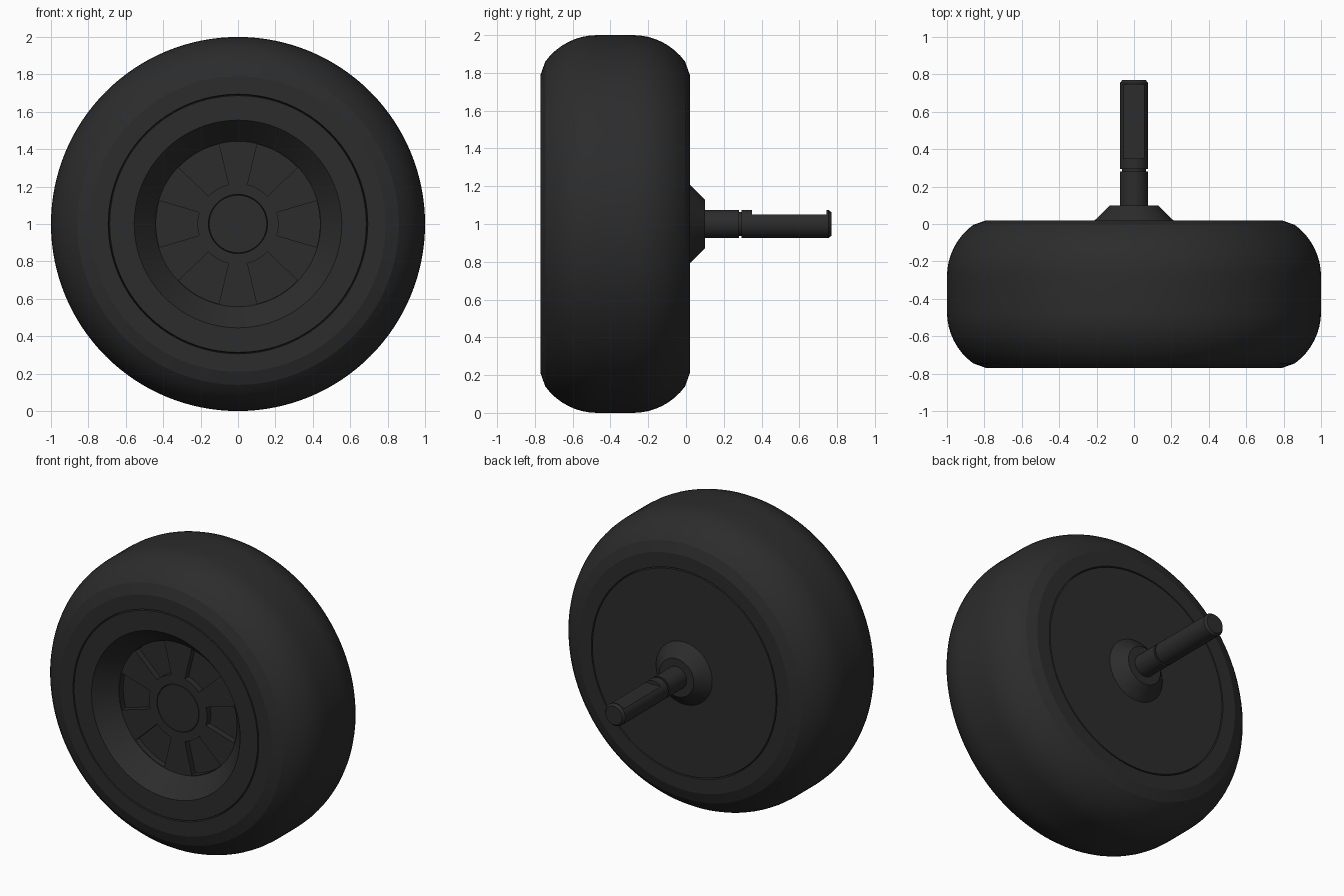
import bpy, bmesh
from math import sin, cos, radians, tau

if "Cube" in bpy.data.objects:
    bpy.data.objects.remove(bpy.data.objects["Cube"])

rubber = bpy.data.materials.new("dark_grey")
rubber.diffuse_color = (0.025, 0.025, 0.025, 1)
rubber.use_nodes = True
rubber.node_tree.nodes["Principled BSDF"].inputs["Base Color"].default_value = rubber.diffuse_color


def make_object(name, bm):
    bmesh.ops.remove_doubles(bm, verts=bm.verts, dist=1e-5)
    bmesh.ops.recalc_face_normals(bm, faces=bm.faces)
    mesh = bpy.data.meshes.new(name)
    bm.to_mesh(mesh)
    bm.free()
    ob = bpy.data.objects.new(name, mesh)
    bpy.context.collection.objects.link(ob)
    mesh.materials.append(rubber)
    return ob


def lathe(name, profile, closed=False, n=128):
    """Revolve (radius, y) points around the wheel axis at z = 1."""
    bm = bmesh.new()
    rings = []
    for r, y in profile:
        if r == 0:
            rings.append([bm.verts.new((0, y, 1))] * n)
        else:
            rings.append([bm.verts.new((r * cos(tau * i / n), y, 1 + r * sin(tau * i / n)))
                          for i in range(n)])
    pairs = list(zip(rings, rings[1:]))
    if closed:
        pairs.append((rings[-1], rings[0]))
    for a, b in pairs:
        for i in range(n):
            j = (i + 1) % n
            quad = list(dict.fromkeys((a[i], a[j], b[j], b[i])))
            bm.faces.new(quad)
    return make_object(name, bm)


def cut(ob, cutter):
    mod = ob.modifiers.new("cut", 'BOOLEAN')
    mod.operation = 'DIFFERENCE'
    mod.solver = 'EXACT'
    mod.object = cutter
    bpy.context.view_layer.objects.active = ob
    bpy.ops.object.modifier_apply(modifier=mod.name)
    bpy.data.objects.remove(cutter)


def smooth(ob, angle=15):
    bpy.ops.object.select_all(action='DESELECT')
    ob.select_set(True)
    bpy.context.view_layer.objects.active = ob
    bpy.ops.object.shade_smooth_by_angle(angle=radians(angle))


# Tyre: half profile mirrored about the middle of its width
MID, R = -0.375, 0.34
half = [(0.69, -0.75), (0.694, -0.77), (0.79, -0.77)]
for k in range(9):
    a = radians(54 * (1 - k / 8))
    half.append((1 - R + R * cos(a), -0.47 - R * sin(a)))
tyre = lathe("tyre", half + [(r, 2 * MID - y) for r, y in reversed(half)], closed=True)
smooth(tyre)

# Rim: dished front with hub seam, flat back with conical boss
rim = lathe("rim", [
    (0, -0.64), (0.154, -0.64), (0.156, -0.625), (0.158, -0.64),
    (0.442, -0.64), (0.555, -0.77), (0.686, -0.77), (0.69, -0.75),
    (0.69, 0.0), (0.686, 0.02), (0.21, 0.02), (0.128, 0.10), (0, 0.10)])

# Six pockets between the spokes
bm = bmesh.new()
for s in range(6):
    steps = [radians(60 * s - 16.5 + 33 * k / 8) for k in range(9)]
    outline = [(0.438 * cos(a), 0.438 * sin(a)) for a in steps]
    outline += [(0.217 * cos(a), 0.217 * sin(a)) for a in reversed(steps)]
    face = bm.faces.new([bm.verts.new((x, -0.70, 1 + z)) for x, z in outline])
    ext = bmesh.ops.extrude_face_region(bm, geom=[face], use_keep_orig=True)
    bmesh.ops.translate(bm, vec=(0, 0.10, 0),
                        verts=[g for g in ext["geom"] if isinstance(g, bmesh.types.BMVert)])
cut(rim, make_object("pocket_cutter", bm))
smooth(rim)

# Axle: grooved shaft with a flat on its upper side
axle = lathe("axle", [
    (0, 0.05), (0.075, 0.05), (0.075, 0.28), (0.064, 0.28), (0.064, 0.295),
    (0.075, 0.295), (0.075, 0.755), (0.062, 0.77), (0, 0.77)], n=64)
bm = bmesh.new()
bmesh.ops.create_cube(bm, size=1)
bmesh.ops.scale(bm, vec=(0.3, 0.395, 0.1), verts=bm.verts)
bmesh.ops.translate(bm, vec=(0, 0.5475, 1.1), verts=bm.verts)
cut(axle, make_object("flat_cutter", bm))
smooth(axle)
